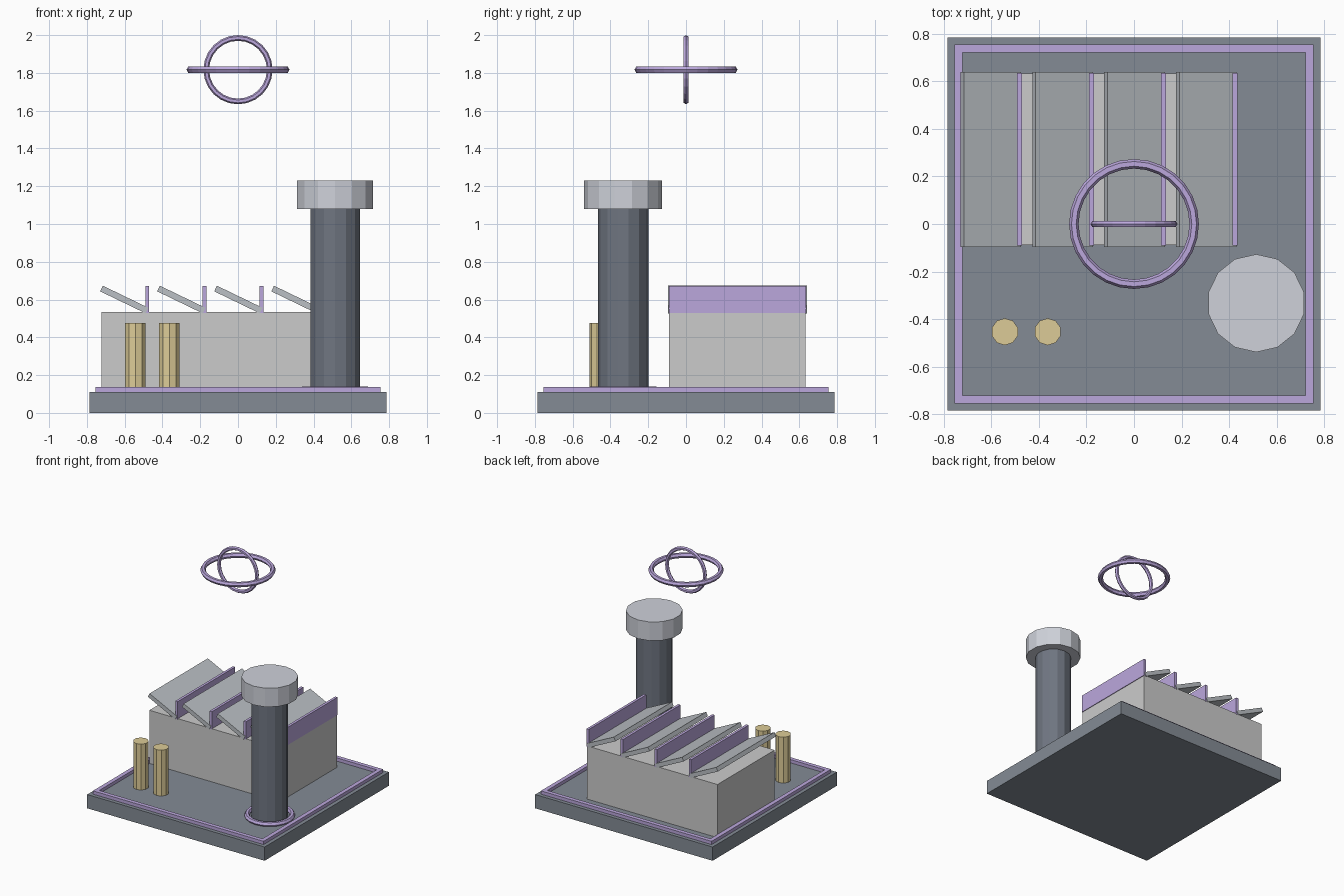
import bpy
from math import radians

if "Cube" in bpy.data.objects:
    bpy.data.objects.remove(bpy.data.objects["Cube"])


def material(name, rgb):
    m = bpy.data.materials.new(name)
    m.diffuse_color = (*rgb, 1)
    m.use_nodes = True
    m.node_tree.nodes["Principled BSDF"].inputs["Base Color"].default_value = m.diffuse_color
    return m


SLATE = material("slate", (0.23, 0.26, 0.30))
DARK = material("dark_slate", (0.16, 0.18, 0.22))
LILAC = material("lilac", (0.50, 0.39, 0.72))
GOLD = material("sand_gold", (0.72, 0.60, 0.31))
PALE = material("pale_metal", (0.62, 0.64, 0.70))
PANEL = material("roof_metal", (0.50, 0.53, 0.56))


def finish(name, mat):
    o = bpy.context.object
    o.name = name
    if mat:
        o.data.materials.append(mat)
    return o


def box(name, x, y, z, mat=None):
    """Box from (min, max) pairs."""
    bpy.ops.mesh.primitive_cube_add(size=1, location=[(a + b) / 2 for a, b in (x, y, z)])
    o = finish(name, mat)
    o.scale = [b - a for a, b in (x, y, z)]
    return o


def post(name, x, y, z0, z1, r, sides, mat):
    bpy.ops.mesh.primitive_cylinder_add(vertices=sides, radius=r, depth=z1 - z0,
                                        location=(x, y, (z0 + z1) / 2))
    return finish(name, mat)


def ring(name, loc, major, minor, segments, mat, rot=(0, 0, 0)):
    bpy.ops.mesh.primitive_torus_add(major_radius=major, minor_radius=minor,
                                     major_segments=segments, minor_segments=6,
                                     location=loc, rotation=rot)
    return finish(name, mat)


# Base slab with a raised trim frame
FLOOR = 0.11
box("base_slab", (-0.785, 0.785), (-0.785, 0.785), (0, FLOOR), SLATE)
OUT, INN, TOP = 0.755, 0.722, 0.136
for s, side in ((-1, "a"), (1, "b")):
    edge = sorted((s * INN, s * OUT))
    box("trim_x_" + side, (-OUT, OUT), edge, (FLOOR - 0.005, TOP), LILAC)
    box("trim_y_" + side, edge, (-INN, INN), (FLOOR - 0.005, TOP), LILAC)

# Factory hall
YC = 0.272
box("hall", (-0.722, 0.431), (YC - 0.361, YC + 0.361), (FLOOR, 0.535))

# Sawtooth roof: sloped panels and upright glazing strips
for i in range(4):
    dx = i * 0.302
    p = box("roof_panel_%d" % i, (-0.736 + dx, -0.468 + dx), (YC - 0.368, YC + 0.368),
            (0.5835, 0.6165), PANEL)
    p.rotation_euler.y = radians(25.8)
    box("roof_glazing_%d" % i, (-0.491 + dx, -0.470 + dx), (YC - 0.363, YC + 0.363),
        (0.53, 0.672), LILAC)

# Chimney with cap and foot ring
CX, CY = 0.514, -0.333
post("chimney_shaft", CX, CY, FLOOR, 1.085, 0.134, 14, DARK)
post("chimney_cap", CX, CY, 1.08, 1.23, 0.206, 14, PALE)
ring("chimney_foot_ring", (CX, CY, 0.122), 0.165, 0.02, 20, LILAC)

# Storage posts
for i, x in enumerate((-0.543, -0.363)):
    post("storage_post_%d" % i, x, -0.453, FLOOR, 0.477, 0.057, 10, GOLD)

# Floating crossed rings
ring("halo_ring_flat", (0, 0, 1.817), 0.253, 0.02, 28, LILAC)
ring("halo_ring_upright", (0, 0, 1.817), 0.168, 0.015, 24, LILAC, (radians(90), 0, 0))
